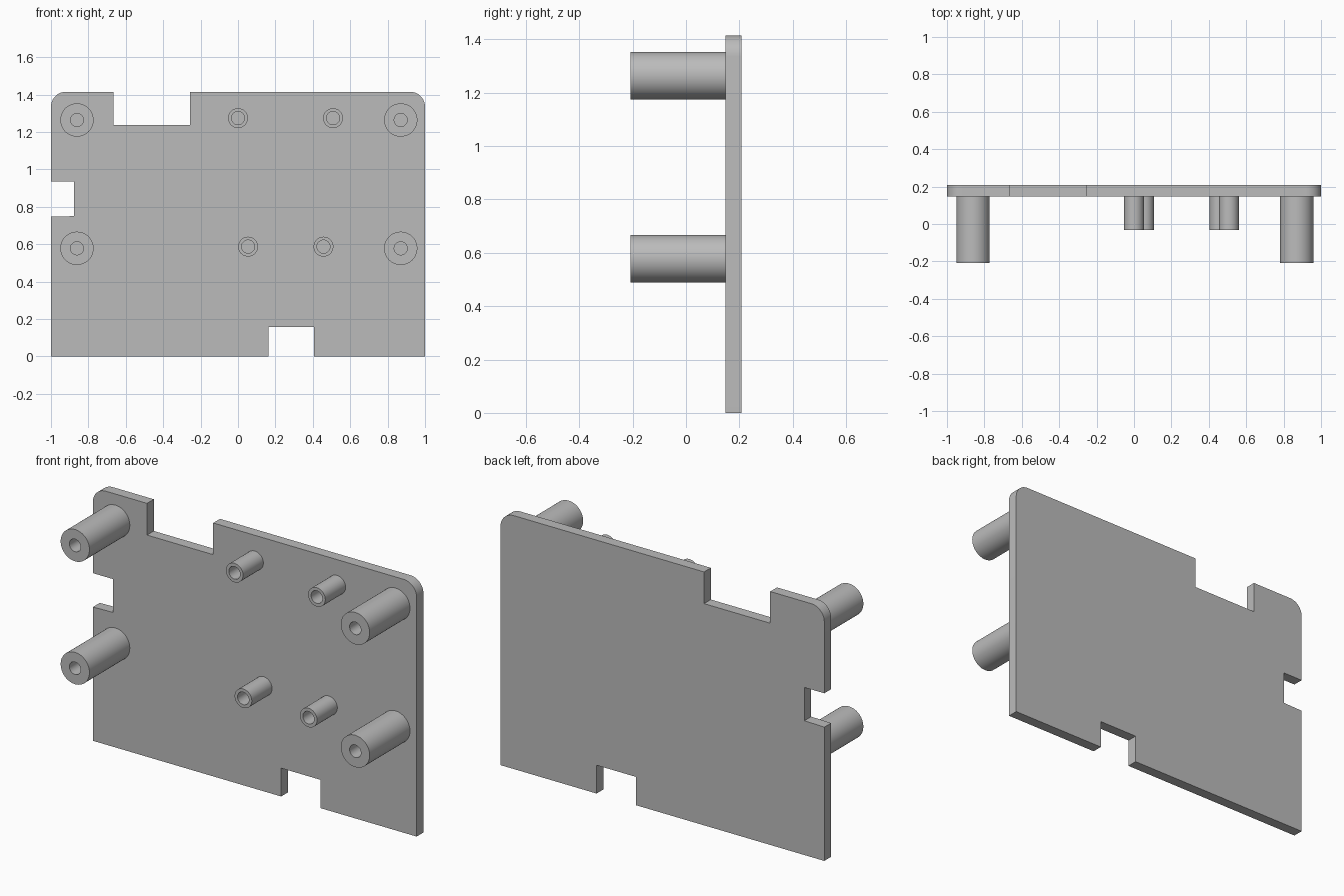
import bpy, bmesh, math

if "Cube" in bpy.data.objects:
    bpy.data.objects.remove(bpy.data.objects["Cube"])

PLATE_FRONT, PLATE_BACK = 0.148, 0.208
TOP = 1.415

grey = bpy.data.materials.new("mid grey")
grey.diffuse_color = (0.5, 0.5, 0.5, 1)
grey.use_nodes = True
grey.node_tree.nodes["Principled BSDF"].inputs["Base Color"].default_value = grey.diffuse_color


def finish(name, bm):
    bmesh.ops.recalc_face_normals(bm, faces=bm.faces[:])
    mesh = bpy.data.meshes.new(name)
    bm.to_mesh(mesh)
    bm.free()
    mesh.materials.append(grey)
    obj = bpy.data.objects.new(name, mesh)
    bpy.context.collection.objects.link(obj)
    bpy.ops.object.select_all(action='DESELECT')
    obj.select_set(True)
    bpy.context.view_layer.objects.active = obj
    bpy.ops.object.shade_smooth_by_angle(angle=math.radians(30))
    return obj


def arc(cx, cz, r, start, end, steps=10):
    angles = [math.radians(start + (end - start) * i / steps) for i in range(steps + 1)]
    return [(cx + r * math.cos(a), cz + r * math.sin(a)) for a in angles]


# Back plate: notched outline with rounded top corners
R = 0.08
outline = [(-1, 0), (0.163, 0), (0.163, 0.158), (0.407, 0.158), (0.407, 0), (1, 0)]
outline += arc(1 - R, TOP - R, R, 0, 90)
outline += [(-0.257, TOP), (-0.257, 1.238), (-0.666, 1.238), (-0.666, TOP)]
outline += arc(-1 + R, TOP - R, R, 90, 180)
outline += [(-1, 0.936), (-0.877, 0.936), (-0.877, 0.75), (-1, 0.747)]

bm = bmesh.new()
face = bm.faces.new([bm.verts.new((x, PLATE_FRONT, z)) for x, z in outline])
extruded = bmesh.ops.extrude_face_region(bm, geom=[face])["geom"]
bmesh.ops.translate(bm, vec=(0, PLATE_BACK - PLATE_FRONT, 0),
                    verts=[v for v in extruded if isinstance(v, bmesh.types.BMVert)])
finish("back_plate", bm)


# Hollow standoffs: ring profile swept around the y direction
def standoff(name, x, z, outer, inner, front, sides=48):
    back = PLATE_FRONT + 0.01
    profile = [(outer, back), (outer, front), (inner, front), (inner, back)]
    bm = bmesh.new()
    rings = []
    for i in range(sides):
        a = 2 * math.pi * i / sides
        rings.append([bm.verts.new((x + r * math.cos(a), y, z + r * math.sin(a)))
                      for r, y in profile])
    for i in range(sides):
        p, q = rings[i], rings[(i + 1) % sides]
        for k in range(4):
            n = (k + 1) % 4
            bm.faces.new((p[k], p[n], q[n], q[k]))
    finish(name, bm)


# Four tall corner standoffs
for x in (-0.861, 0.870):
    for z in (0.578, 1.264):
        standoff("tall_standoff", x, z, 0.089, 0.035, -0.208)

# Four short inner standoffs
for x, z in ((0.0, 1.274), (0.508, 1.274), (0.054, 0.587), (0.457, 0.587)):
    standoff("short_standoff", x, z, 0.053, 0.035, -0.031)
